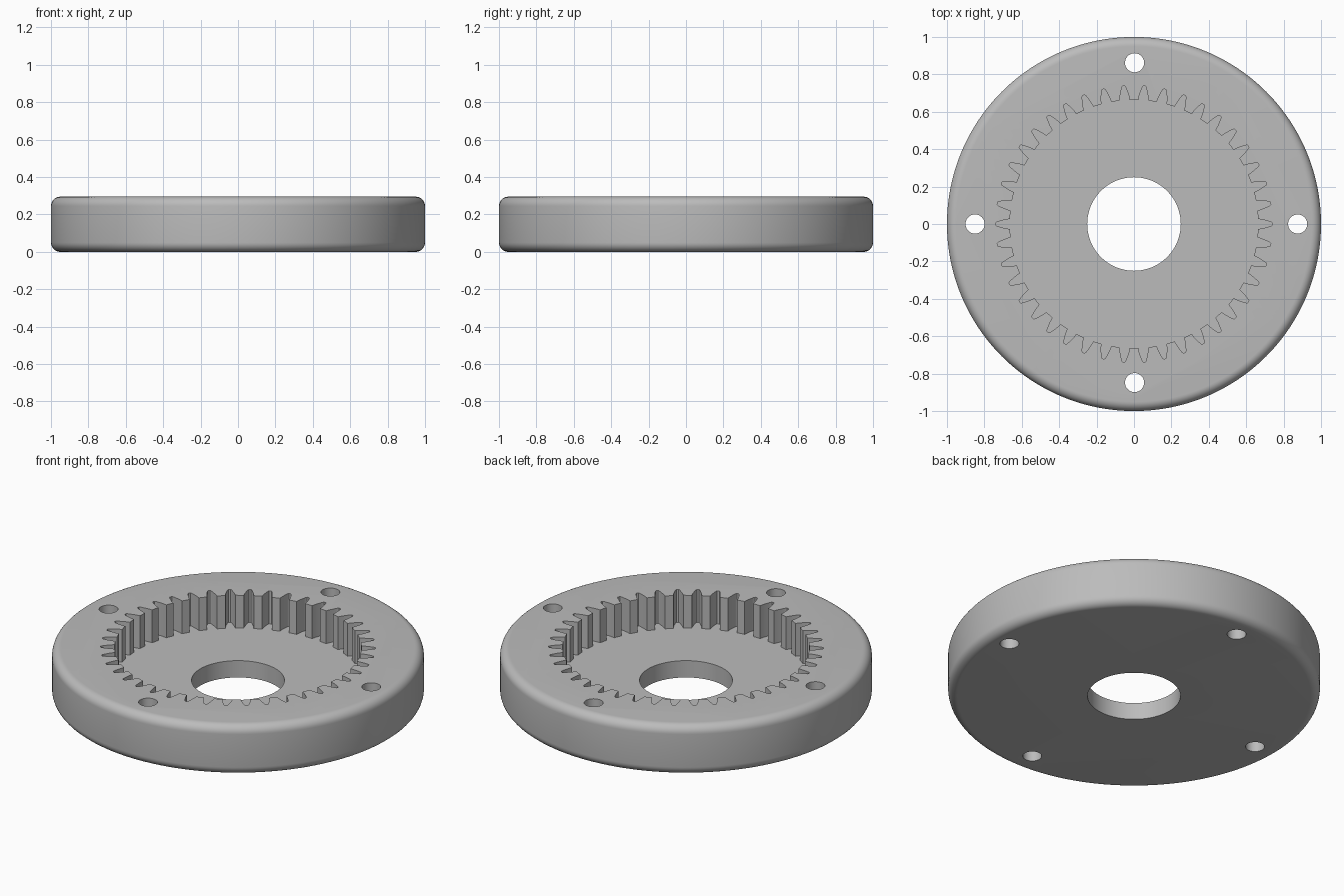
import bpy
import bmesh
from math import sin, cos, pi, radians, tau

cube = bpy.data.objects.get("Cube")
if cube:
    bpy.data.objects.remove(cube, do_unlink=True)

HEIGHT, FLOOR, FILLET = 0.295, 0.1, 0.05
TEETH, TOOTH_TIP = 42, 0.664

steel = bpy.data.materials.new("grey_steel")
steel.use_nodes = True
color = (0.5, 0.5, 0.5, 1)
steel.diffuse_color = color
steel.node_tree.nodes["Principled BSDF"].inputs["Base Color"].default_value = color


def prism(name, outline, bottom, top):
    """Extrude a closed xy outline into a solid."""
    bm = bmesh.new()
    face = bm.faces.new([bm.verts.new((x, y, bottom)) for x, y in outline])
    result = bmesh.ops.extrude_face_region(bm, geom=[face])
    raised = [v for v in result["geom"] if isinstance(v, bmesh.types.BMVert)]
    bmesh.ops.translate(bm, verts=raised, vec=(0, 0, top - bottom))
    bmesh.ops.recalc_face_normals(bm, faces=bm.faces)
    mesh = bpy.data.meshes.new(name)
    bm.to_mesh(mesh)
    bm.free()
    obj = bpy.data.objects.new(name, mesh)
    bpy.context.collection.objects.link(obj)
    mesh.materials.append(steel)
    return obj


def circle(x, y, radius, sides):
    return [(x + radius * cos(tau * i / sides), y + radius * sin(tau * i / sides))
            for i in range(sides)]


def gear_outline():
    """Internal gear: (radius, half width) pairs describe one tooth gap."""
    gap = [(TOOTH_TIP, 0.027), (0.685, 0.024), (0.705, 0.019),
           (0.722, 0.014), (0.734, 0.010), (0.739, 0.006)]
    flank = [(r, -w) for r, w in gap] + [(r, w) for r, w in reversed(gap)]
    points = []
    for i in range(TEETH):
        a = tau * i / TEETH
        points += [(r * cos(a + w / r), r * sin(a + w / r)) for r, w in flank]
    return points


# Disc body with rounded rims
ring = prism("ring_gear", circle(0, 0, 1, 192), 0, HEIGHT)
bevel = ring.modifiers.new("rounded_rims", "BEVEL")
bevel.width, bevel.segments = FILLET, 8
bevel.limit_method, bevel.angle_limit = "ANGLE", radians(45)

# Toothed pocket, centre bore and four bolt holes
cutters = [prism("pocket_cutter", gear_outline(), FLOOR, HEIGHT + 0.2),
           prism("bore_cutter", circle(0, 0, 0.25, 96), -0.2, HEIGHT + 0.1)]
for x, y in [(0.875, 0), (0.003, 0.862), (-0.85, 0), (0.003, -0.848)]:
    cutters.append(prism("bolt_hole_cutter", circle(x, y, 0.051, 48), -0.2, HEIGHT + 0.1))
for cutter in cutters:
    cut = ring.modifiers.new(cutter.name, "BOOLEAN")
    cut.operation, cut.solver, cut.object = "DIFFERENCE", "EXACT", cutter

# Bake the cuts, then drop the cutters
bpy.context.view_layer.update()
evaluated = ring.evaluated_get(bpy.context.evaluated_depsgraph_get())
baked = bpy.data.meshes.new_from_object(evaluated)
ring.modifiers.clear()
ring.data = baked
for cutter in cutters:
    bpy.data.objects.remove(cutter, do_unlink=True)

# Smooth shading with crisp tooth and hole edges
bpy.ops.object.select_all(action="DESELECT")
ring.select_set(True)
bpy.context.view_layer.objects.active = ring
bpy.ops.object.shade_smooth_by_angle(angle=radians(25))
